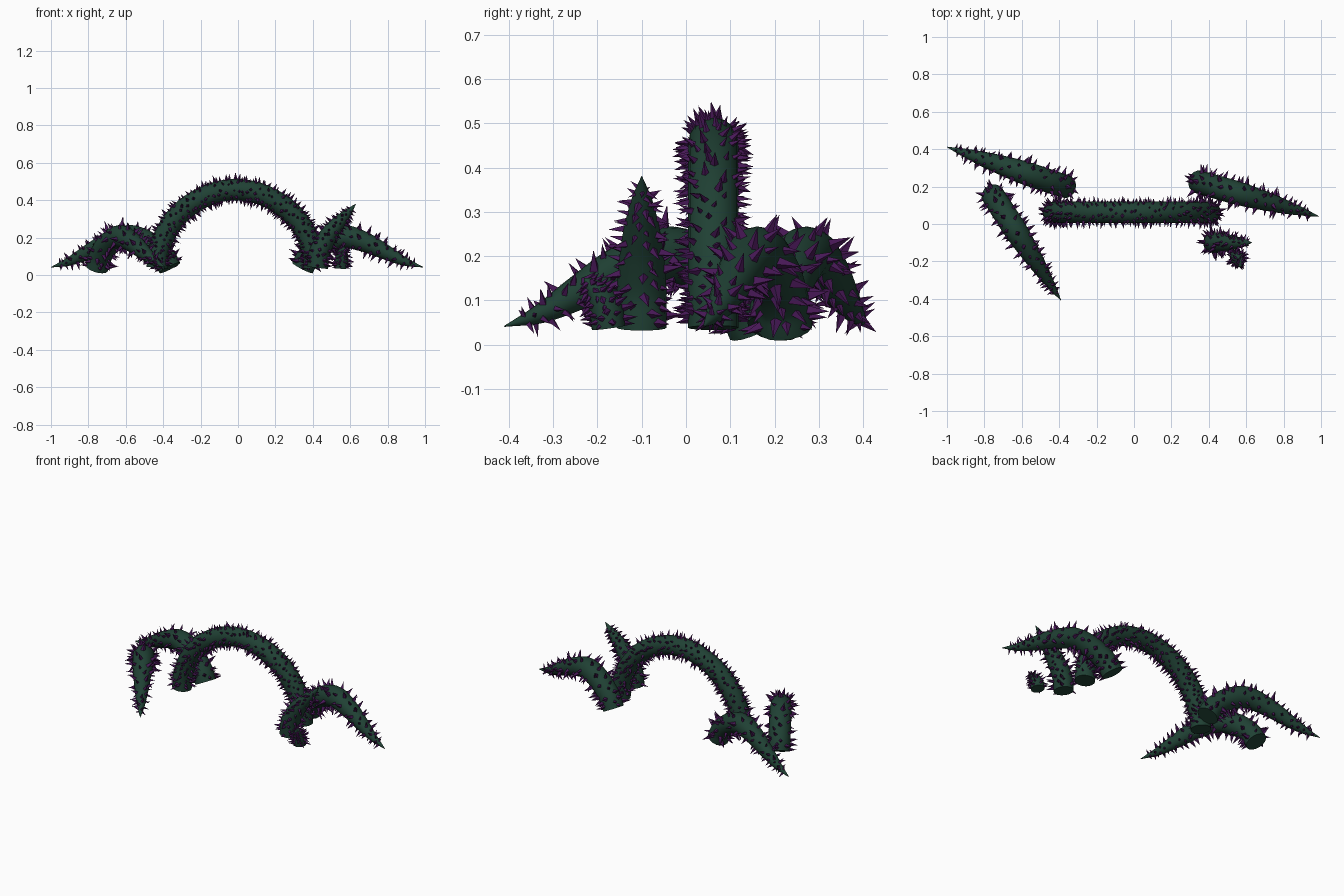
import bpy, bmesh, math, random
from mathutils import Vector

if "Cube" in bpy.data.objects:
    bpy.data.objects.remove(bpy.data.objects["Cube"])

random.seed(7)


def material(name, rgb):
    m = bpy.data.materials.new(name)
    m.diffuse_color = (*rgb, 1)
    m.use_nodes = True
    m.node_tree.nodes["Principled BSDF"].inputs["Base Color"].default_value = m.diffuse_color
    return m


GREEN = material("vine_green", (0.014, 0.052, 0.034))
PURPLE = material("thorn_purple", (0.065, 0.009, 0.095))


def spline(pts, t):
    # Catmull-Rom through tuples of (x, y, z, radius)
    n = len(pts) - 1
    i = min(int(t * n), n - 1)
    u = t * n - i
    p1, p2 = Vector(pts[i]), Vector(pts[i + 1])
    p0 = Vector(pts[i - 1]) if i else p1 * 2 - p2
    p3 = Vector(pts[i + 2]) if i + 2 <= n else p2 * 2 - p1
    q = 0.5 * (2 * p1 + (p2 - p0) * u + (2 * p0 - 5 * p1 + 4 * p2 - p3) * u * u
               + (3 * p1 - p0 - 3 * p2 + p3) * u ** 3)
    return q.xyz, max(q.w, 0.001)


def frame(pts, t, side):
    a, b = spline(pts, max(t - 0.01, 0))[0], spline(pts, min(t + 0.01, 1))[0]
    tan = (b - a).normalized()
    return tan, side, tan.cross(side).normalized()


def finish(bm, name, mat, smooth):
    bmesh.ops.recalc_face_normals(bm, faces=bm.faces)
    for f in bm.faces:
        f.smooth = smooth and len(f.verts) <= 4
    me = bpy.data.meshes.new(name)
    bm.to_mesh(me)
    bm.free()
    me.materials.append(mat)
    bpy.context.collection.objects.link(bpy.data.objects.new(name, me))


def vine(name, pts, thorns, length, steps=48, sides=16):
    # each path lies in a vertical plane, so its sideways axis is constant
    d = Vector(pts[-1][:3]) - Vector(pts[0][:3])
    side = Vector((d.y, -d.x, 0)).normalized()
    bm = bmesh.new()
    rings = []
    for i in range(steps + 1):
        c, r = spline(pts, i / steps)
        _, s, n = frame(pts, i / steps, side)
        rings.append([bm.verts.new(c + r * (math.cos(k * math.tau / sides) * s
                                            + math.sin(k * math.tau / sides) * n))
                      for k in range(sides)])
    for a, b in zip(rings, rings[1:]):
        for k in range(sides):
            j = (k + 1) % sides
            bm.faces.new((a[k], a[j], b[j], b[k]))
    bm.faces.new(rings[0])
    bm.faces.new(rings[-1])
    finish(bm, name, GREEN, True)

    # four-sided thorns scattered in a spiral over the surface
    bm = bmesh.new()
    for i in range(thorns):
        t = 0.02 + 0.95 * (i + random.random()) / thorns
        c, r = spline(pts, t)
        if r < 0.012:
            continue
        tan, s, n = frame(pts, t, side)
        ang = i * 2.39996 + random.uniform(-0.35, 0.35)
        out = math.cos(ang) * s + math.sin(ang) * n
        around = tan.cross(out)
        h = length * random.uniform(0.7, 1.25) * (0.55 + 0.45 * min(r / 0.055, 1))
        w = h * 0.29
        base = c + out * (r - 0.004)
        lean = tan * random.uniform(-0.3, 0.3) + around * random.uniform(-0.3, 0.3)
        tip = base + (out + lean).normalized() * (h + 0.004)
        tip.z = max(tip.z, 0.0)
        q = [bm.verts.new(base + w * v) for v in (tan, around, -tan, -around)]
        top = bm.verts.new(tip)
        for k in range(4):
            bm.faces.new((q[k], q[(k + 1) % 4], top))
        bm.faces.new(q[::-1])
    finish(bm, name + "_thorns", PURPLE, False)


def arching(start, end, apex, radius):
    # thick foot, hump, then a long taper to a point on the ground
    a, b = Vector(start), Vector(end)
    shape = [(0, 0, 1), (0.05, 0.36, 1), (0.17, 0.76, 1.02), (0.34, 1, 1), (0.52, 0.82, 0.86),
             (0.69, 0.5, 0.65), (0.85, 0.2, 0.37), (1, 0.02, 0.02)]
    return [(*a.lerp(b, f), 0.038 + h * (apex - 0.038), r * radius) for f, h, r in shape]


# main arch
half = [(-0.42, 0.038), (-0.41, 0.13), (-0.36, 0.25), (-0.27, 0.355), (-0.14, 0.43)]
arch = half + [(0, 0.456)] + [(-x, z) for x, z in reversed(half)]
vine("main_arch_vine", [(x - 0.012, 0.062, z, 0.057) for x, z in arch], 400, 0.031, 72)

# three tapering vines
vine("back_left_vine", arching((-0.365, 0.2), (-1.0, 0.412), 0.205, 0.062), 110, 0.043)
vine("left_front_vine", arching((-0.755, 0.155), (-0.39, -0.41), 0.205, 0.062), 110, 0.043)
vine("back_right_vine", arching((0.345, 0.225), (0.99, 0.04), 0.205, 0.062), 110, 0.043)

# upright spike and small sprout at the right front
vine("upright_spike_vine",
     [(0.425, -0.1, 0.038, 0.056), (0.435, -0.1, 0.12, 0.056), (0.475, -0.1, 0.2, 0.05),
      (0.525, -0.1, 0.265, 0.04), (0.58, -0.1, 0.325, 0.024), (0.63, -0.1, 0.38, 0.001)], 95, 0.036)
vine("small_sprout_vine",
     [(0.55, -0.175, 0.038, 0.038), (0.552, -0.18, 0.075, 0.038), (0.558, -0.195, 0.11, 0.031),
      (0.565, -0.215, 0.135, 0.018), (0.57, -0.23, 0.15, 0.001)], 65, 0.034, 24)
